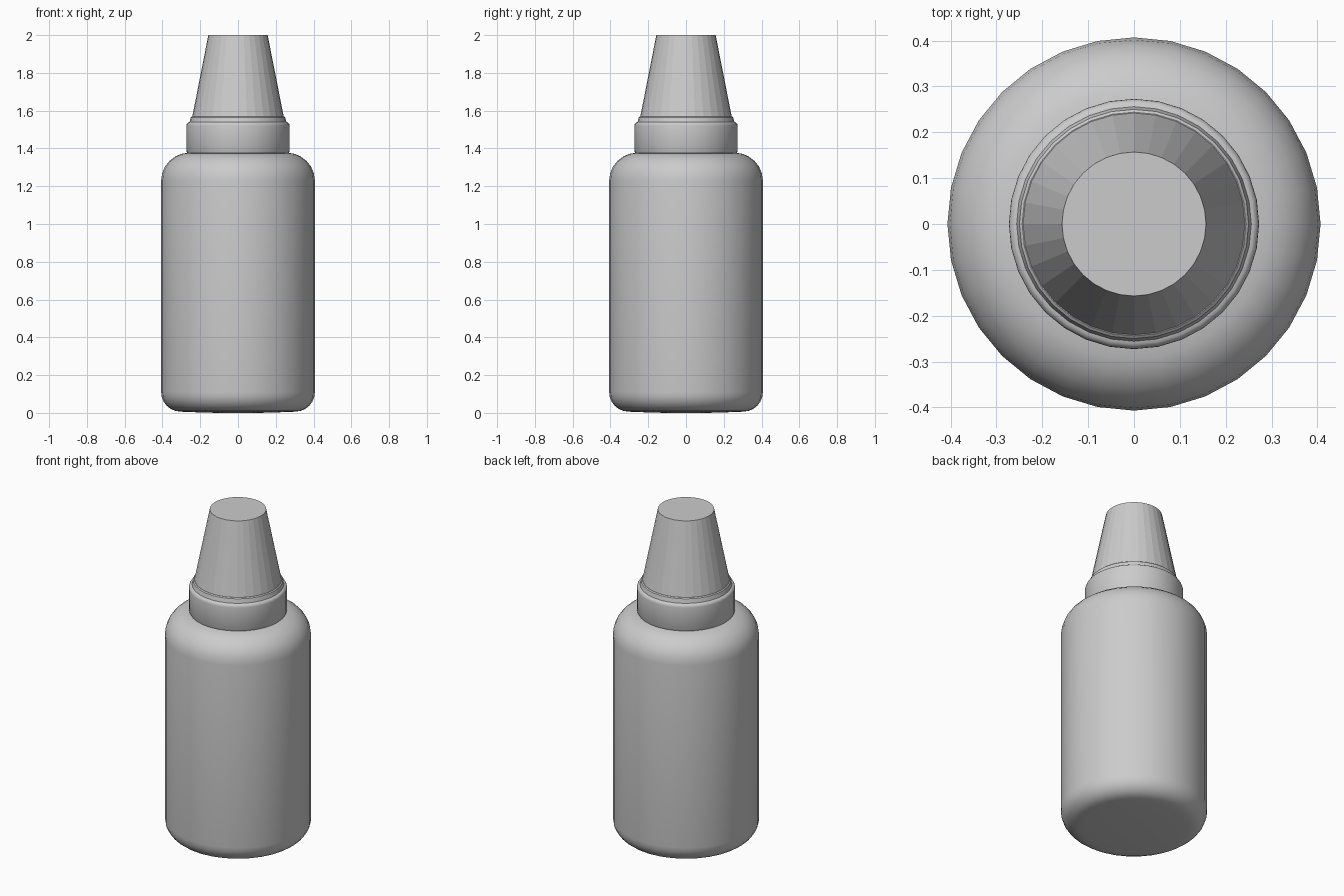
import bpy, bmesh, math

if "Cube" in bpy.data.objects:
    bpy.data.objects.remove(bpy.data.objects["Cube"])

SIDES = 32

grey = bpy.data.materials.new("plain_grey")
grey.diffuse_color = (0.6, 0.6, 0.6, 1)
grey.use_nodes = True
grey.node_tree.nodes["Principled BSDF"].inputs["Base Color"].default_value = grey.diffuse_color


def corner(r, z, dr, dz, start, end, steps=6):
    """Elliptical corner points around centre (r, z), angles in degrees."""
    pts = []
    for i in range(steps + 1):
        a = math.radians(start + (end - start) * i / steps)
        pts.append((r + dr * math.cos(a), z + dz * math.sin(a)))
    return pts


def lathe(name, profile, smooth_angle=None):
    """Revolve a (radius, height) profile and cap both ends."""
    bm = bmesh.new()
    rings = []
    for r, z in profile:
        rings.append([bm.verts.new((r * math.cos(2 * math.pi * i / SIDES),
                                    r * math.sin(2 * math.pi * i / SIDES), z))
                      for i in range(SIDES)])
    for low, high in zip(rings, rings[1:]):
        for i in range(SIDES):
            j = (i + 1) % SIDES
            bm.faces.new((low[i], low[j], high[j], high[i]))
    bm.faces.new(rings[0][::-1])
    bm.faces.new(rings[-1])
    mesh = bpy.data.meshes.new(name)
    bm.to_mesh(mesh)
    bm.free()
    mesh.materials.append(grey)
    obj = bpy.data.objects.new(name, mesh)
    bpy.context.collection.objects.link(obj)
    if smooth_angle:
        bpy.ops.object.select_all(action='DESELECT')
        obj.select_set(True)
        bpy.context.view_layer.objects.active = obj
        bpy.ops.object.shade_smooth_by_angle(angle=math.radians(smooth_angle))
    return obj


# Bottle body with rounded base and shoulder
body = [(0.11, 0.0), (0.28, 0.005)]
body += corner(0.305, 0.11, 0.102, 0.103, -90, 0)
body += corner(0.255, 1.23, 0.152, 0.148, 0, 90)
body += [(0.2, 1.385)]
lathe("bottle_body", body, 35)

# Collar ring around the neck
collar = [(0.268, 1.375), (0.273, 1.385)]
collar += corner(0.256, 1.52, 0.017, 0.02, 0, 90, 4)
collar += [(0.25, 1.565), (0.244, 1.57)]
lathe("cap_collar", collar, 35)

# Tapered cap with flat facets
lathe("tapered_cap", [(0.243, 1.565), (0.157, 2.0)])
